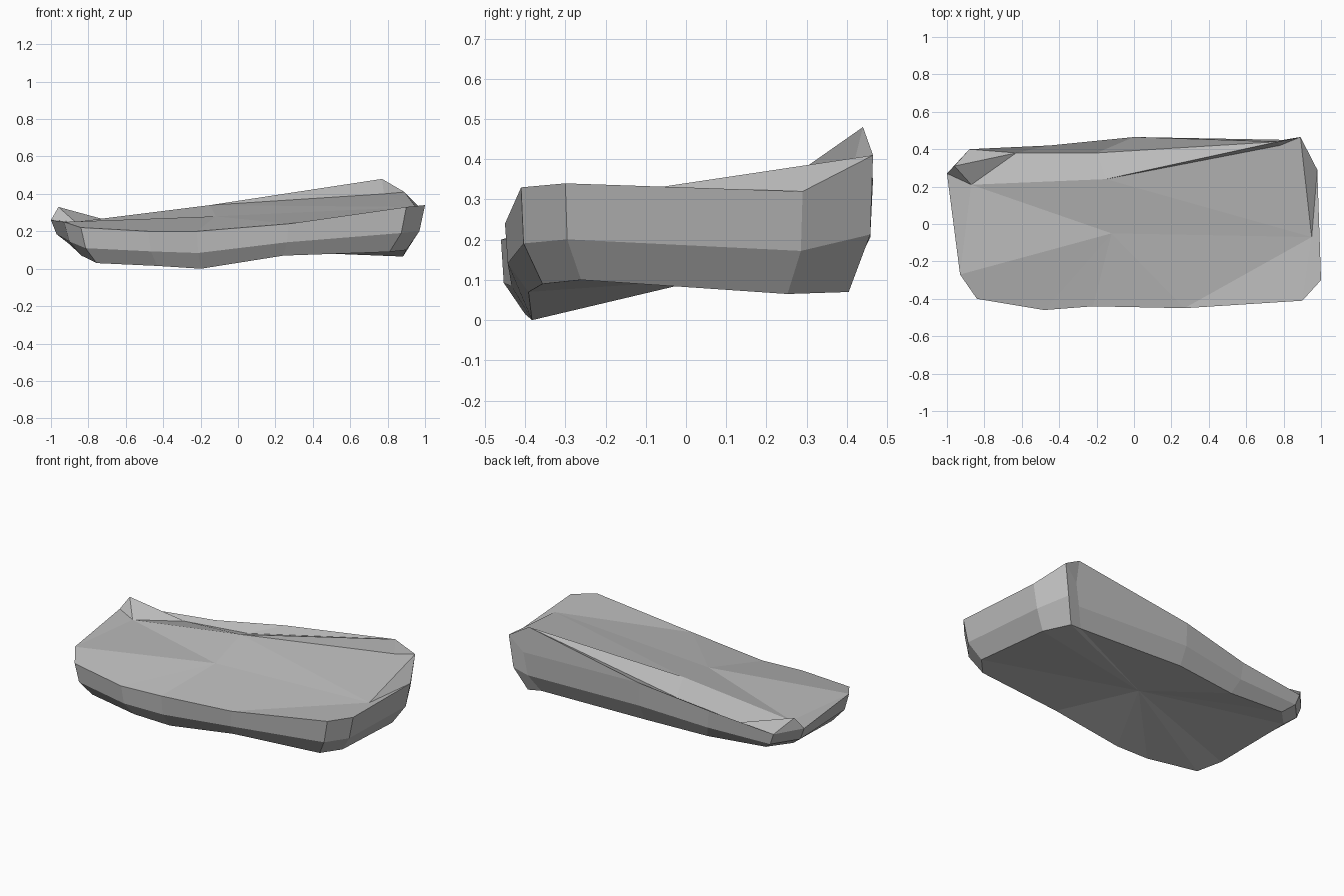
import bpy, bmesh

cube = bpy.data.objects.get("Cube")
if cube:
    bpy.data.objects.remove(cube, do_unlink=True)

# Stone colour
stone = bpy.data.materials.new("stone_grey")
stone.use_nodes = True
stone.diffuse_color = (0.5, 0.5, 0.5, 1)
stone.node_tree.nodes["Principled BSDF"].inputs["Base Color"].default_value = (0.5, 0.5, 0.5, 1)

# Outline of the slab: x, y, rim height, underside height
outline = [
    (-.93, -.27, .25, .07), (-.84, -.40, .22, .03), (-.48, -.46, .20, .015),
    (-.22, -.44, .20, 0), (.27, -.45, .24, .07), (.90, -.41, .33, .09),
    (1, -.30, .34, .10), (.98, .29, .32, .065), (.89, .465, .41, .07),
    (.80, .45, .32, .08), (0, .465, .35, .10), (-.45, .42, .28, .09),
    (-.88, .40, .24, .12), (-1, .27, .26, .13)]

bm = bmesh.new()


def ring(x_scale, y_scale, rise):
    """One loop of the side wall; rise runs from underside to rim."""
    return [bm.verts.new((x * x_scale, y * y_scale, low + (top - low) * rise))
            for x, y, top, low in outline]


def fan(hub, *around):
    """Triangles from a hub to a chain of neighbours."""
    for a, b in zip(around, around[1:]):
        bm.faces.new((hub, a, b))


rim = ring(1, 1, 1)
waist = ring(.97, .985, .42)
base = ring(.9, .87, 0)
count = len(outline)

# Side walls, in two bands
for upper, lower in ((rim, waist), (waist, base)):
    for i in range(count):
        j = (i + 1) % count
        bm.faces.new((lower[i], lower[j], upper[j], upper[i]))

# Shallow hollow underside
fan(bm.verts.new((0, .04, .10)), *reversed(base + base[:1]))

# Landmarks on the upper surface
centre = bm.verts.new((-.12, -.05, .28))
right_crest = bm.verts.new((.95, -.07, .33))
ridge = bm.verts.new((-.15, .24, .34))
ridge_end = bm.verts.new((-.87, .21, .25))
groove = bm.verts.new((-.20, .38, .28))
groove_end = bm.verts.new((-.63, .38, .24))
peak = bm.verts.new((.77, .44, .48))
notch = bm.verts.new((.78, .42, .40))
lip = bm.verts.new((-.96, .31, .33))

# Broad top, back ridge, groove and raised corners
fan(centre, *rim[:5], right_crest, ridge, ridge_end, rim[0])
fan(right_crest, *rim[4:9], notch, ridge)
fan(peak, groove, ridge, notch, *rim[8:11], groove)
fan(groove, rim[10], rim[11], groove_end)
fan(groove_end, rim[11], rim[12], lip)
bm.faces.new((ridge, groove, groove_end, ridge_end))
fan(lip, rim[12], rim[13], ridge_end, groove_end)
fan(ridge_end, rim[13], rim[0])

bmesh.ops.recalc_face_normals(bm, faces=bm.faces)
mesh = bpy.data.meshes.new("rock_slab")
bm.to_mesh(mesh)
bm.free()
mesh.materials.append(stone)
slab = bpy.data.objects.new("rock_slab", mesh)
bpy.context.collection.objects.link(slab)
